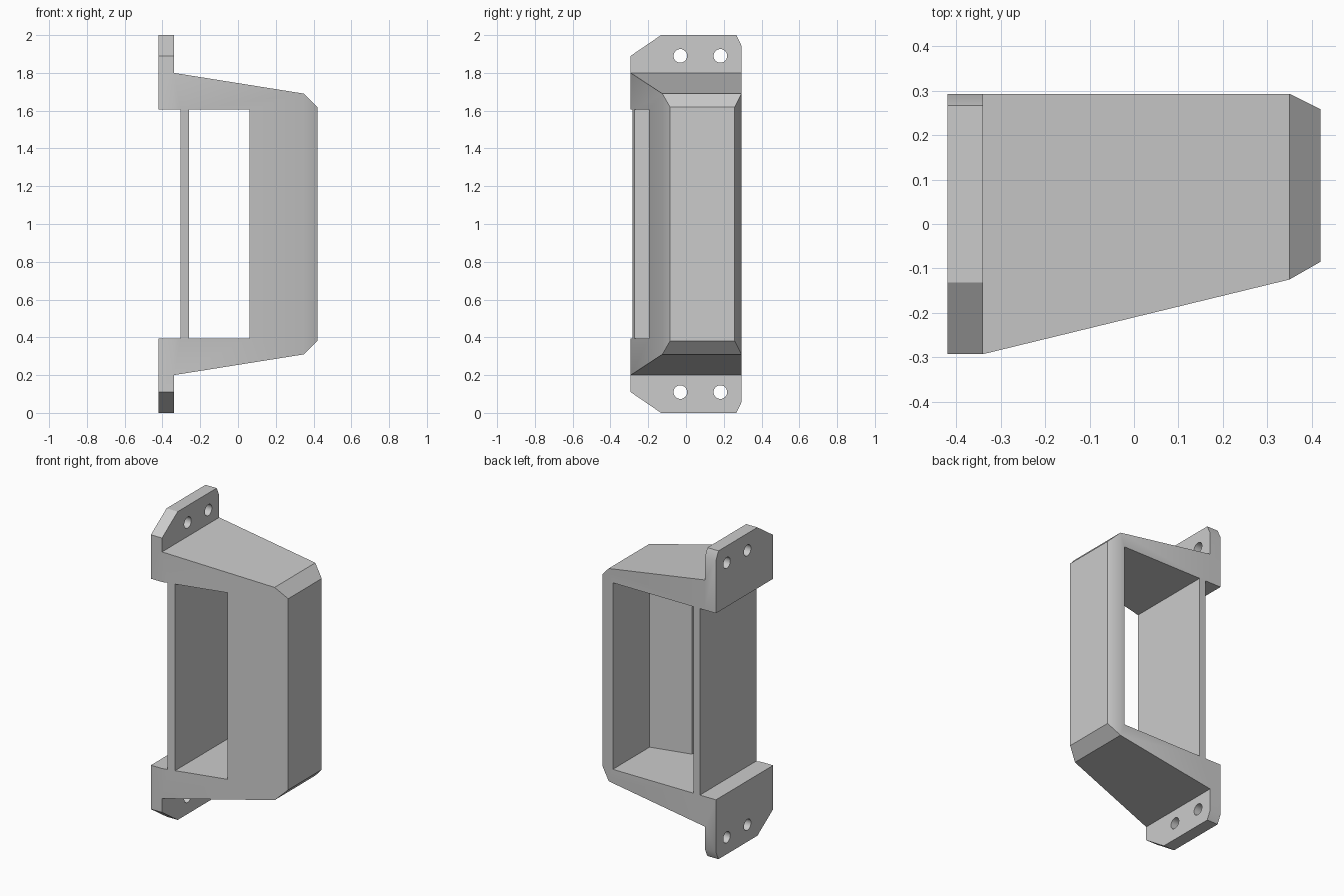
import bpy, bmesh, math
from mathutils import Matrix

cube = bpy.data.objects.get("Cube")
if cube:
    bpy.data.objects.remove(cube)

grey = bpy.data.materials.new("plain grey")
grey.use_nodes = True
colour = (0.6, 0.6, 0.6, 1)
grey.diffuse_color = colour
grey.node_tree.nodes["Principled BSDF"].inputs["Base Color"].default_value = colour


def finish(bm, name):
    bmesh.ops.recalc_face_normals(bm, faces=bm.faces[:])
    mesh = bpy.data.meshes.new(name)
    bm.to_mesh(mesh)
    bm.free()
    mesh.materials.append(grey)
    obj = bpy.data.objects.new(name, mesh)
    bpy.context.collection.objects.link(obj)
    return obj


def loft(name, rings):
    """Skin a row of closed rings and cap both ends."""
    bm = bmesh.new()
    loops = [[bm.verts.new(p) for p in ring] for ring in rings]
    for a, b in zip(loops, loops[1:]):
        for i in range(len(a)):
            j = (i + 1) % len(a)
            bm.faces.new((a[i], a[j], b[j], b[i]))
    bm.faces.new(loops[0])
    bm.faces.new(loops[-1])
    return finish(bm, name)


def combine(target, other, operation):
    mod = target.modifiers.new(operation.lower(), "BOOLEAN")
    mod.operation, mod.solver, mod.object = operation, "EXACT", other
    other.hide_render = True
    bpy.context.view_layer.objects.active = target
    bpy.ops.object.modifier_apply(modifier=mod.name)
    bpy.data.objects.remove(other)


MID = 1.0            # height of the mirror plane
OPEN = 0.605         # half height of the opening
BACK = 0.293
X0, X1 = -0.42, -0.34    # flange thickness

# Tapered body: front edge y, back edge y and half height along x
sections = [(X1, -BACK, BACK, 0.80), (0.35, -0.125, BACK, 0.69), (0.42, -0.085, 0.258, 0.62)]
frame = loft("bracket_frame", [
    [(x, f, MID - h), (x, b, MID - h), (x, b, MID + h), (x, f, MID + h)]
    for x, f, b, h in sections])

# Pocket behind the slanted front wall, open to the back and beside the rear plate
pocket = [(-0.26, 0.5), (-0.26, -0.5), (0.06, -0.5), (0.06, -0.147), (0.32, -0.084), (0.32, 0.5)]
# Recess that sets the rear plate inward
recess = [(-0.5, 0.5), (-0.5, -0.5), (-0.305, -0.5), (-0.305, 0.5)]
for outline in (pocket, recess):
    cutter = loft("opening_cutter", [[(x, y, MID + s * OPEN) for x, y in outline] for s in (-1, 1)])
    combine(frame, cutter, "DIFFERENCE")

# Mounting flanges with clipped corners and two screw holes, mirrored top and bottom
flange_outline = [(-BACK, OPEN), (BACK, OPEN), (BACK, 0.945), (0.267, 1.0), (-0.132, 1.0), (-BACK, 0.89)]
for side in (-1, 1):
    flange = loft("flange", [[(x, y, MID + side * z) for y, z in flange_outline] for x in (X0, X1)])
    for y in (-0.03, 0.182):
        bm = bmesh.new()
        place = Matrix.Translation((X0, y, MID + side * 0.89)) @ Matrix.Rotation(math.pi / 2, 4, "Y")
        bmesh.ops.create_cone(bm, cap_ends=True, segments=32, radius1=0.036, radius2=0.036,
                              depth=0.4, matrix=place)
        combine(flange, finish(bm, "screw_hole_cutter"), "DIFFERENCE")
    combine(frame, flange, "UNION")

# Soft shading over shallow folds only
bpy.ops.object.select_all(action="DESELECT")
frame.select_set(True)
bpy.context.view_layer.objects.active = frame
bpy.ops.object.shade_smooth_by_angle(angle=math.radians(30))
